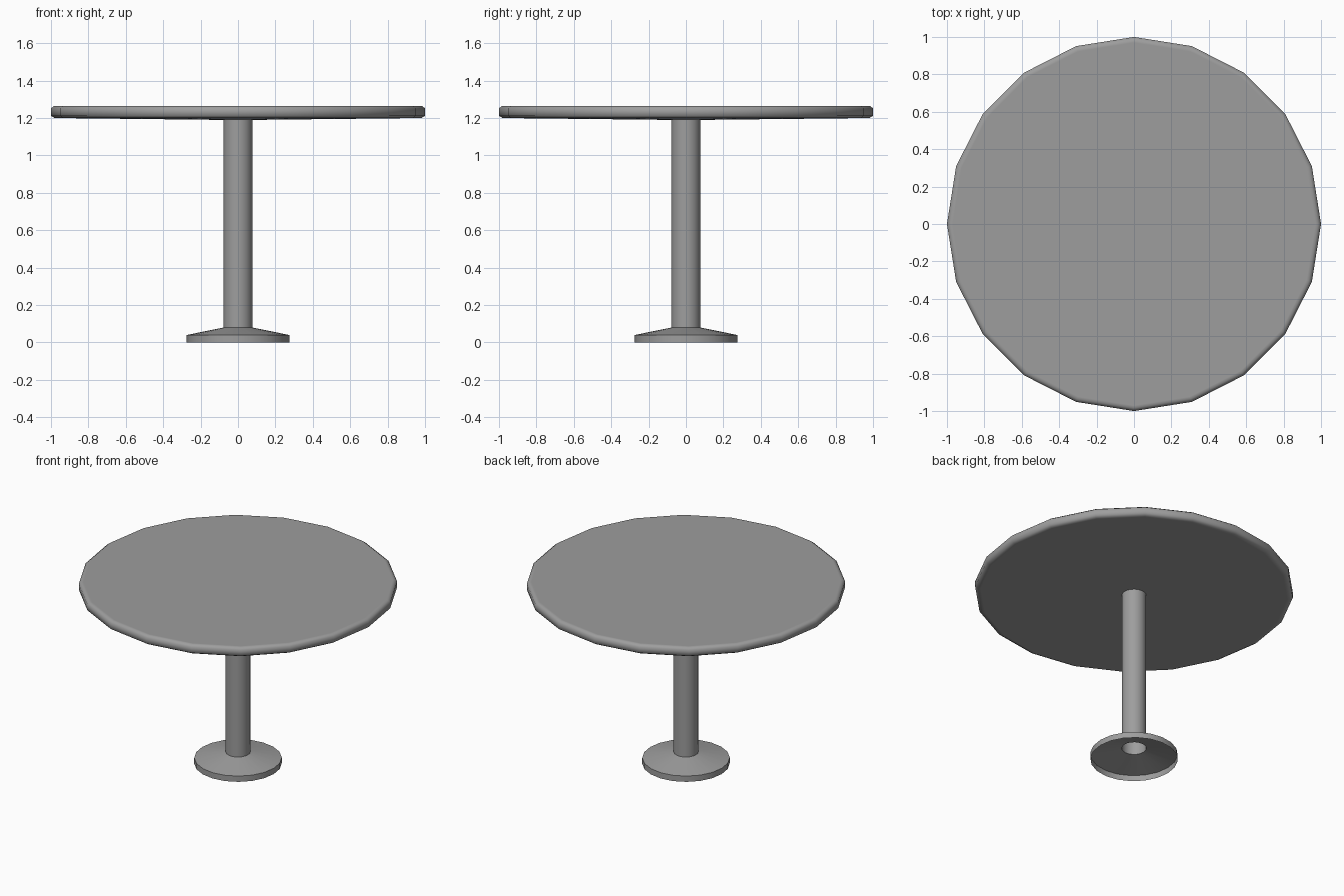
import bpy, bmesh, math

if "Cube" in bpy.data.objects:
    bpy.data.objects.remove(bpy.data.objects["Cube"])

SIDES = 20

# Dark grey for every part
grey = bpy.data.materials.new("dark_grey")
grey.diffuse_color = (0.34, 0.34, 0.34, 1.0)
grey.use_nodes = True
grey.node_tree.nodes["Principled BSDF"].inputs["Base Color"].default_value = grey.diffuse_color


def lathe(name, profile, cap_end=False):
    """Revolve an (r, z) profile about z as an open shell."""
    bm = bmesh.new()
    rings = []
    for r, z in profile:
        rings.append([bm.verts.new((r * math.cos(2 * math.pi * i / SIDES),
                                    r * math.sin(2 * math.pi * i / SIDES), z))
                      for i in range(SIDES)])
    for a, b in zip(rings, rings[1:]):
        for i in range(SIDES):
            j = (i + 1) % SIDES
            bm.faces.new((a[i], a[j], b[j], b[i]))
    if cap_end:
        bm.faces.new(rings[-1])
    mesh = bpy.data.meshes.new(name)
    bm.to_mesh(mesh)
    bm.free()
    mesh.materials.append(grey)
    obj = bpy.data.objects.new(name, mesh)
    bpy.context.collection.objects.link(obj)
    bpy.ops.object.select_all(action='DESELECT')
    obj.select_set(True)
    bpy.context.view_layer.objects.active = obj
    bpy.ops.object.shade_smooth_by_angle(angle=math.radians(60))
    return obj


# Hollow foot with sloped upper side
lathe("base", [(0.275, 0.0), (0.275, 0.04), (0.077, 0.08)])

# Open tube
lathe("column", [(0.077, 0.08), (0.077, 1.19)])

# Top with shallow conical underside and bevelled rim; the inner rings keep
# the broad faces flat-looking beside the smooth rim
lathe("table_top", [(0.077, 1.19), (0.965, 1.2), (0.98, 1.2), (1.0, 1.212),
                    (1.0, 1.252), (0.983, 1.265), (0.97, 1.265)], cap_end=True)
